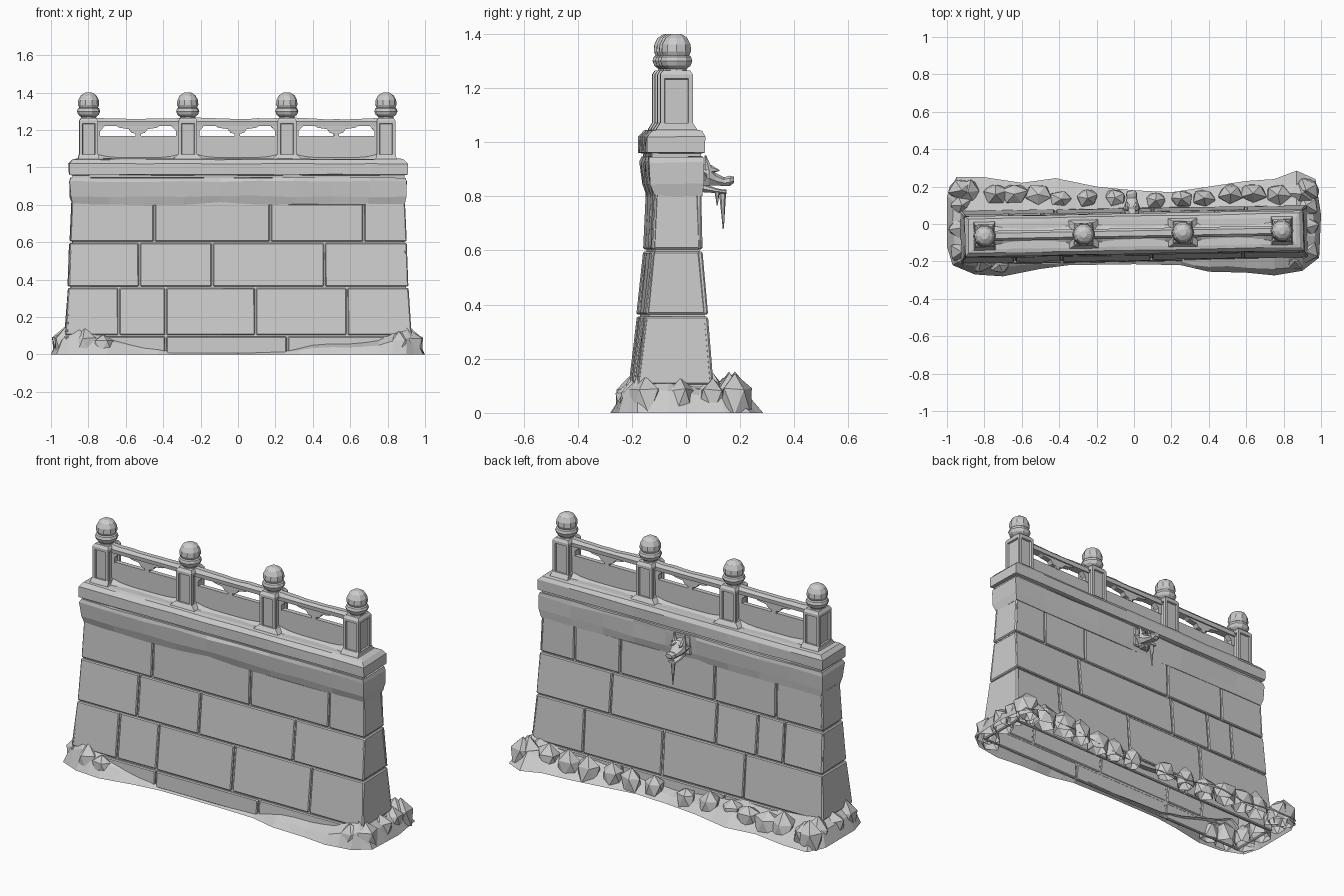
import bpy, bmesh, math, random
from mathutils import Matrix, Vector

random.seed(4)
cube = bpy.data.objects.get("Cube")
if cube:
    bpy.data.objects.remove(cube)

stone = bpy.data.materials.new("grey_stone")
stone.use_nodes = True
GREY = (0.6, 0.6, 0.6, 1)
stone.diffuse_color = GREY
stone.node_tree.nodes["Principled BSDF"].inputs["Base Color"].default_value = GREY
TWIST = Matrix.Rotation(0.018, 4, "Z")   # the wall stands slightly askew


def finish(name, bm, bevel=0, twist=True, smooth=False):
    bmesh.ops.recalc_face_normals(bm, faces=bm.faces)
    if twist:
        bm.transform(TWIST)
    mesh = bpy.data.meshes.new(name)
    bm.to_mesh(mesh)
    bm.free()
    mesh.materials.append(stone)
    obj = bpy.data.objects.new(name, mesh)
    bpy.context.collection.objects.link(obj)
    if bevel:
        mod = obj.modifiers.new("worn_edges", "BEVEL")
        mod.width = bevel
        mod.segments = 1
    return obj


def jig(a):
    return random.uniform(-a, a)


def loft(bm, rings, caps=(True, True), wrap=False):
    loops = [[bm.verts.new(p) for p in ring] for ring in rings]
    n = len(loops[0])
    for a, b in zip(loops, loops[1:]):
        for i in range(n):
            j = (i + 1) % n
            bm.faces.new((a[i], a[j], b[j], b[i]))
    for loop, cap in zip((loops[0], loops[-1]), caps):
        if cap:
            bm.faces.new(loop)


def box_ring(z, hx, yf, yb, cx=0):
    return [(cx - hx, yf, z), (cx + hx, yf, z), (cx + hx, yb, z), (cx - hx, yb, z)]


def long_ring(z, hx, yf, yb, wobble, n=9):
    xs = [hx * (2 * i / n - 1) for i in range(n + 1)]
    ring = [(x, yf) for x in xs] + [(x, yb) for x in reversed(xs)]
    return [(x + jig(wobble), y + jig(wobble), z + jig(wobble)) for x, y in ring]


def extrude_xz(bm, pts, y0, y1):
    loft(bm, [[(x, y, z) for x, z in pts] for y in (y0, y1)])


# Tapered wall section: height, half length, front y, back y
WALL = [(0, .93, -.2, .09), (.1, .925, -.195, .085), (.36, .908, -.165, .065),
        (.6, .9, -.142, .045), (.83, .89, -.132, .04)]

# Hollow core behind the joints
bm = bmesh.new()
INSET = .012
loft(bm, [box_ring(z, hx - INSET, yf + INSET, yb - INSET) for z, hx, yf, yb in WALL],
     caps=(False, True))
finish("wall_core", bm)

# Stone blocks, course by course
FRONT = [(-.39, .26), (-.64, -.39, .09, .58), (-.53, -.14, .46), (-.45, .17, .67)]
BACK = [(-.3, .35), (-.42, .1, .6), (-.66, -.49, -.23, .44), (-.6, -.21, .39, .68)]
GAP = .004


def block(bm, low, high, u0, u1, side):
    """One facing slab; side is front, back, left or right."""
    rings = []
    wear = jig(.003)
    for depth in (0, .016):
        ring = []
        for (z, hx, yf, yb), lift in ((low, GAP), (high, -GAP)):
            for u in ((u0, u1) if lift > 0 else (u1, u0)):
                d = depth + wear + jig(.002)
                if side in ("front", "back"):
                    x = max(-hx, min(hx, u)) 
                    y = yf + d if side == "front" else yb - d
                else:
                    x = (hx - d) * (1 if side == "left" else -1)
                    y = yf + (yb - yf) * u
                ring.append((x, y, z + lift))
        rings.append(ring)
    loft(bm, rings)


for name, joints in (("front", FRONT), ("back", BACK)):
    bm = bmesh.new()
    for low, high, cuts in zip(WALL, WALL[1:], joints):
        edges = (-2,) + cuts + (2,)
        for a, b in zip(edges, edges[1:]):
            block(bm, low, high, a + GAP, b - GAP, name)
    finish(name + "_blocks", bm, .005)
for name in ("left", "right"):
    bm = bmesh.new()
    for low, high in zip(WALL, WALL[1:]):
        block(bm, low, high, 0, 1, name)
    finish(name + "_end_blocks", bm, .006)

# Cornice band and walkway slab with worn edges
bm = bmesh.new()
loft(bm, [long_ring(*r, .004) for r in ((.8, .888, -.132, .04), (.845, .898, -.146, .048),
                                       (.925, .902, -.155, .053), (.945, .896, -.15, .05))])
finish("cornice", bm)
bm = bmesh.new()
loft(bm, [long_ring(*r, .002) for r in ((.945, .887, -.142, .04), (.958, .887, -.142, .04),
                                       (.962, .905, -.16, .056), (1.02, .905, -.16, .056),
                                       (1.042, .885, -.14, .042), (1.046, .865, -.12, .02))])
finish("walkway_slab", bm)

# Balustrade posts with recessed panels, flared feet and finials
POSTS = (-.8, -.27, .26, .79)
MID = -.05
for i, px in enumerate(POSTS, 1):
    bm = bmesh.new()
    loft(bm, [box_ring(z, w, MID - d, MID + d, px) for z, w, d in
              ((1.03, .05, .06), (1.25, .05, .06), (1.265, .04, .05))])
    bm.normal_update()
    bmesh.ops.recalc_face_normals(bm, faces=bm.faces)
    sides = [f for f in bm.faces if abs(f.normal.z) < .1]
    bmesh.ops.inset_individual(bm, faces=sides, thickness=.022)
    corners = bmesh.ops.inset_individual(bm, faces=sides, thickness=.004, depth=-.01)
    finish(f"post_{i}", bm)

    bm = bmesh.new()
    flare = .085 if i in (2, 3) else .065
    loft(bm, [box_ring(z, w, MID - d, MID + d, px) for z, w, d in
              ((1.035, flare, .08), (1.05, flare - .01, .074), (1.07, .052, .061))])
    finish(f"post_foot_{i}", bm)

    bm = bmesh.new()
    turned = [(.042, 1.258), (.04, 1.27), (.055, 1.282), (.062, 1.3), (.057, 1.315), (.05, 1.32),
              (.057, 1.335), (.055, 1.36), (.042, 1.385), (.018, 1.4)]
    loft(bm, [[(px + r * math.cos(a), MID + r * math.sin(a), z)
               for a in [math.tau * k / 10 for k in range(10)]] for r, z in turned])
    finish(f"finial_{i}", bm)

# Railing bays: panel, handrail, brackets and drift at the foot
for i, (a, b) in enumerate(zip(POSTS, POSTS[1:]), 1):
    c, a, b = (a + b) / 2, a + .04, b - .04
    bm = bmesh.new()
    extrude_xz(bm, [(a, 1.03), (b, 1.03), (b, 1.168), (a, 1.168)], MID - .013, MID + .013)
    finish(f"bay_panel_{i}", bm)

    bm = bmesh.new()
    n = 8
    rings = []
    for k in range(n + 1):
        x = a + (b - a) * k / n
        top = 1.266 - .008 * math.sin(math.pi * k / n) + jig(.003)
        rings.append([(x, MID + y, z) for y, z in ((-.024, 1.222), (.024, 1.222), (.027, 1.245),
                                                  (.014, top), (-.014, top), (-.027, 1.245))])
    loft(bm, rings)
    finish(f"handrail_{i}", bm)

    bm = bmesh.new()
    half = [(.12, 1.225), (.1, 1.212), (.05, 1.205), (.035, 1.185), (.014, 1.18), (.014, 1.165)]
    extrude_xz(bm, [(c + x, z) for x, z in half] + [(c - x, z) for x, z in reversed(half)],
               MID - .016, MID + .016)
    for x, s in ((a, 1), (b, -1)):
        extrude_xz(bm, [(x, 1.225), (x + s * .05, 1.225), (x + s * .022, 1.195),
                        (x + s * .022, 1.165), (x, 1.165)], MID - .016, MID + .016)
    finish(f"rail_brackets_{i}", bm)

    bm = bmesh.new()
    rings = []
    for k in range(n + 1):
        t = 2 * k / n - 1
        h = 1.052 + .02 * t ** 4
        w = .045 + .015 * t * t
        rings.append([(c + t * (b - a) / 2, MID + y, z) for y, z in
                      ((-w, 1.04), (-.02, h), (.02, h), (w, 1.04))])
    loft(bm, rings)
    finish(f"bay_sill_{i}", bm)

# Beast-head water spout on the back
SX = -.01
bm = bmesh.new()
extrude_xz(bm, [(SX + x, z) for x, z in ((-.055, .83), (.055, .83), (.055, .94), (-.055, .94))],
           .03, .056)
finish("spout_plate", bm, .006)


def head_part(name, stations):
    bm = bmesh.new()
    loft(bm, [[(SX + w * x, y, lo + (hi - lo) * t) for x, t in
               ((-.6, 0), (.6, 0), (1, .35), (.9, .75), (.4, 1), (-.4, 1), (-.9, .75), (-1, .35))]
              for y, w, lo, hi in stations])
    finish(name, bm)


head_part("spout_head", [(.05, .036, .84, .92), (.085, .046, .84, .915), (.11, .035, .84, .885),
                         (.14, .027, .838, .87), (.162, .03, .838, .876), (.178, .02, .85, .872)])
head_part("spout_jaw", [(.06, .03, .815, .85), (.11, .03, .812, .83), (.15, .024, .808, .822)])


def spike(name, base, tip, r, sides=6):
    base, tip = Vector(base), Vector(tip)
    d = tip - base
    bm = bmesh.new()
    bmesh.ops.create_cone(bm, cap_ends=True, segments=sides, radius1=r, radius2=r * .15,
                          depth=d.length)
    bm.transform(Matrix.Translation((base + tip) / 2) @ d.to_track_quat("Z", "Y").to_matrix().to_4x4())
    finish(name, bm)


for side, s in (("left", 1), ("right", -1)):
    spike(f"spout_horn_{side}", (SX + s * .025, .085, .89), (SX + s * .033, .072, .95), .018)
    spike(f"spout_brow_{side}", (SX + s * .02, .09, .9), (SX + s * .03, .122, .895), .016)
    spike(f"spout_ear_{side}", (SX + s * .03, .07, .87), (SX + s * .062, .06, .89), .016)
spike("icicle_long", (SX, .135, .825), (SX, .138, .68), .014)
spike("icicle_short", (SX + .018, .115, .82), (SX + .018, .115, .765), .01)

# Ground drift round the foot: outline x, y and height against the wall
DRIFT = [(-1, -.12, .11), (-.97, -.22, .12), (-.85, -.27, .16), (-.7, -.28, .1), (-.5, -.24, .05),
         (-.35, -.22, .02), (0, -.215, .01), (.25, -.22, .02), (.4, -.255, .05), (.6, -.26, .06),
         (.75, -.275, .08), (.9, -.25, .14), (.99, -.18, .13), (1, .05, .11), (.97, .24, .12),
         (.87, .285, .12), (.75, .24, .09), (.6, .23, .08), (.4, .2, .08), (.2, .17, .06),
         (0, .18, .05), (-.2, .2, .07), (-.42, .245, .09), (-.6, .22, .09), (-.8, .25, .11),
         (-.95, .25, .12), (-1, .15, .12)]
outer, middle, inner = [], [], []
for p, q in zip(DRIFT, DRIFT[1:] + DRIFT[:1]):
    for t in (0, .5):
        x, y, h = (u + (v - u) * t for u, v in zip(p, q))
        ix, iy = max(-.9, min(.9, x)), max(-.18, min(.07, y))
        h += jig(.1 * h)
        k = .6 + jig(.12)
        outer.append((x, y, 0))
        middle.append((ix + (x - ix) * k, iy + (y - iy) * k, h * .65))
        inner.append((ix, iy, h))
bm = bmesh.new()
loft(bm, [outer, middle, inner], caps=(False, False))
finish("ground_drift", bm, twist=False)

# Boulders half buried along the back and the ends
spots = [(-.88 + .125 * k + jig(.03), .12 + .05 * abs(k / 7 - 1) + jig(.015),
          .055 + .03 * abs(k / 7 - 1)) for k in range(15) if k != 7]
spots += [(s * .92, y, .08) for s in (-1, 1) for y in (-.15, -.02, .1, .18)]
spots += [(-.82, -.2, .09), (-.72, -.22, .06), (.86, -.2, .07)]
bm = bmesh.new()
for x, y, r in spots:
    made = bmesh.ops.create_icosphere(bm, subdivisions=1, radius=1)["verts"]
    turn = Matrix.Rotation(jig(3), 3, "Z")
    for v in made:
        p = turn @ (v.co * (1 + jig(.15)))
        v.co = Vector((x + p.x * min(r, .075), y + p.y * r * .8, .04 + p.z * r * 1.25))
geom = bm.verts[:] + bm.edges[:] + bm.faces[:]
bmesh.ops.bisect_plane(bm, geom=geom, plane_co=(0, 0, 0), plane_no=(0, 0, 1), clear_inner=True)
finish("boulders", bm, twist=False)
